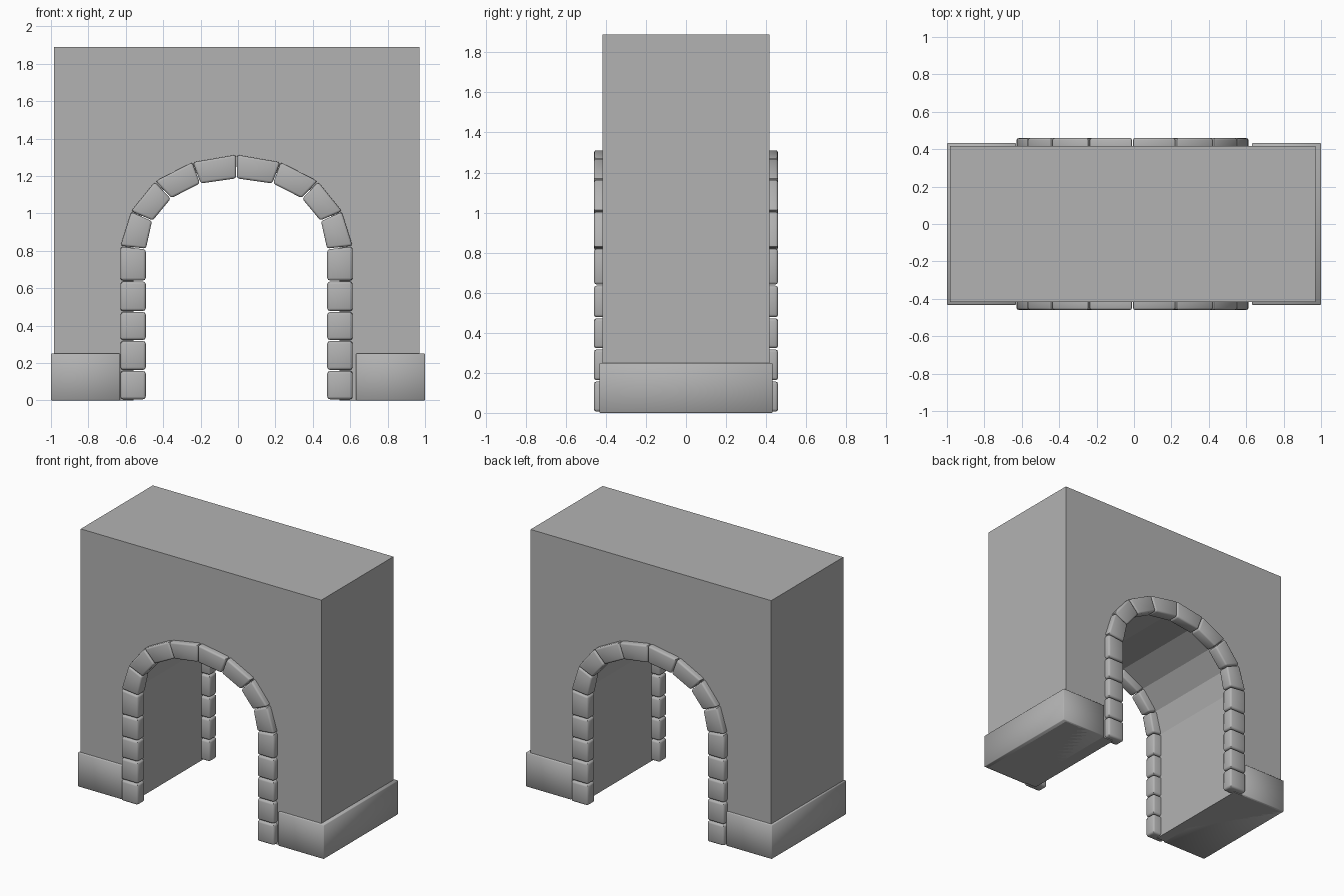
import bpy, bmesh

if "Cube" in bpy.data.objects:
    bpy.data.objects.remove(bpy.data.objects["Cube"])

stone_mat = bpy.data.materials.new("grey stone")
stone_mat.diffuse_color = (0.45, 0.45, 0.45, 1)
stone_mat.use_nodes = True
stone_mat.node_tree.nodes["Principled BSDF"].inputs["Base Color"].default_value = stone_mat.diffuse_color
CX = -0.008      # centre line of the wall and arch


def prism(name, outline, y0, y1, bevel=0.0, segments=2):
    """Extrude an (x, z) outline from y0 to y1, optionally rounding its edges."""
    bm = bmesh.new()
    face = bm.faces.new([bm.verts.new((x, y0, z)) for x, z in outline])
    ext = bmesh.ops.extrude_face_region(bm, geom=[face])["geom"]
    bmesh.ops.translate(bm, vec=(0, y1 - y0, 0),
                        verts=[v for v in ext if isinstance(v, bmesh.types.BMVert)])
    bmesh.ops.recalc_face_normals(bm, faces=bm.faces)
    if bevel:
        bmesh.ops.bevel(bm, geom=list(bm.edges), offset=bevel, segments=segments,
                        profile=0.5, affect='EDGES')
    mesh = bpy.data.meshes.new(name)
    bm.to_mesh(mesh)
    bm.free()
    mesh.materials.append(stone_mat)
    obj = bpy.data.objects.new(name, mesh)
    bpy.context.collection.objects.link(obj)
    if bevel:
        bpy.ops.object.select_all(action='DESELECT')
        obj.select_set(True)
        bpy.context.view_layer.objects.active = obj
        bpy.ops.object.shade_smooth_by_angle(angle=0.8)
    return obj


# Half arch joints, as offsets from the centre line, springing to crown
outer = [(0.622, 0.825), (0.565, 1.01), (0.435, 1.17), (0.235, 1.275), (0.0, 1.315)]
inner = [(0.482, 0.81), (0.45, 0.96), (0.35, 1.08), (0.193, 1.158), (0.0, 1.185)]

# Wall with a faceted tunnel running midway under the arch stones
mid = [((a + c) / 2, (b + d) / 2) for (a, b), (c, d) in zip(outer, inner)]
left = [(CX - x, z) for x, z in mid]
right = [(CX + x, z) for x, z in reversed(mid[:-1])]
jamb = mid[0][0]
prism("wall", [(-0.985, 0), (-0.985, 1.89), (0.97, 1.89), (0.97, 0), (CX + jamb, 0)]
      + right[::-1] + left[::-1] + [(CX - jamb, 0)], -0.418, 0.418)

# Plinth at the foot of each pier
for side, s in (("left", -1), ("right", 1)):
    prism(f"{side}_plinth", [(s * 0.63, 0), (s * 1.0, 0), (s * 1.0, 0.25), (s * 0.63, 0.25)],
          -0.432, 0.432, 0.004, 1)


def shrink(quad, gap=0.003):
    """Pull a stone outline towards its middle to leave a joint."""
    mx, mz = (sum(p[i] for p in quad) / 4 for i in (0, 1))
    return [(x + gap * (1 if x < mx else -1), z + gap * (1 if z < mz else -1))
            for x, z in quad]


# Jamb blocks and arch stones, on both sides of both faces
courses = [0.003, 0.16, 0.32, 0.475, 0.638]
for face, y0, y1 in (("front", -0.46, -0.375), ("back", 0.375, 0.46)):
    for side, s in (("left", -1), ("right", 1)):
        for i, z in enumerate(courses):
            top_o, top_i = ((courses[i + 1],) * 2 if i < 4 else (outer[0][1], inner[0][1]))
            quad = [(0.624, z), (0.482, z), (0.482, top_i), (0.624, top_o)]
            prism(f"{face}_{side}_jamb_block_{i + 1}",
                  [(CX + s * x, zz) for x, zz in shrink(quad)], y0, y1, 0.014)
        for i in range(4):
            quad = [outer[i], inner[i], inner[i + 1], outer[i + 1]]
            prism(f"{face}_{side}_arch_stone_{i + 1}",
                  [(CX + s * x, zz) for x, zz in shrink(quad, 0.002)], y0, y1, 0.012)
